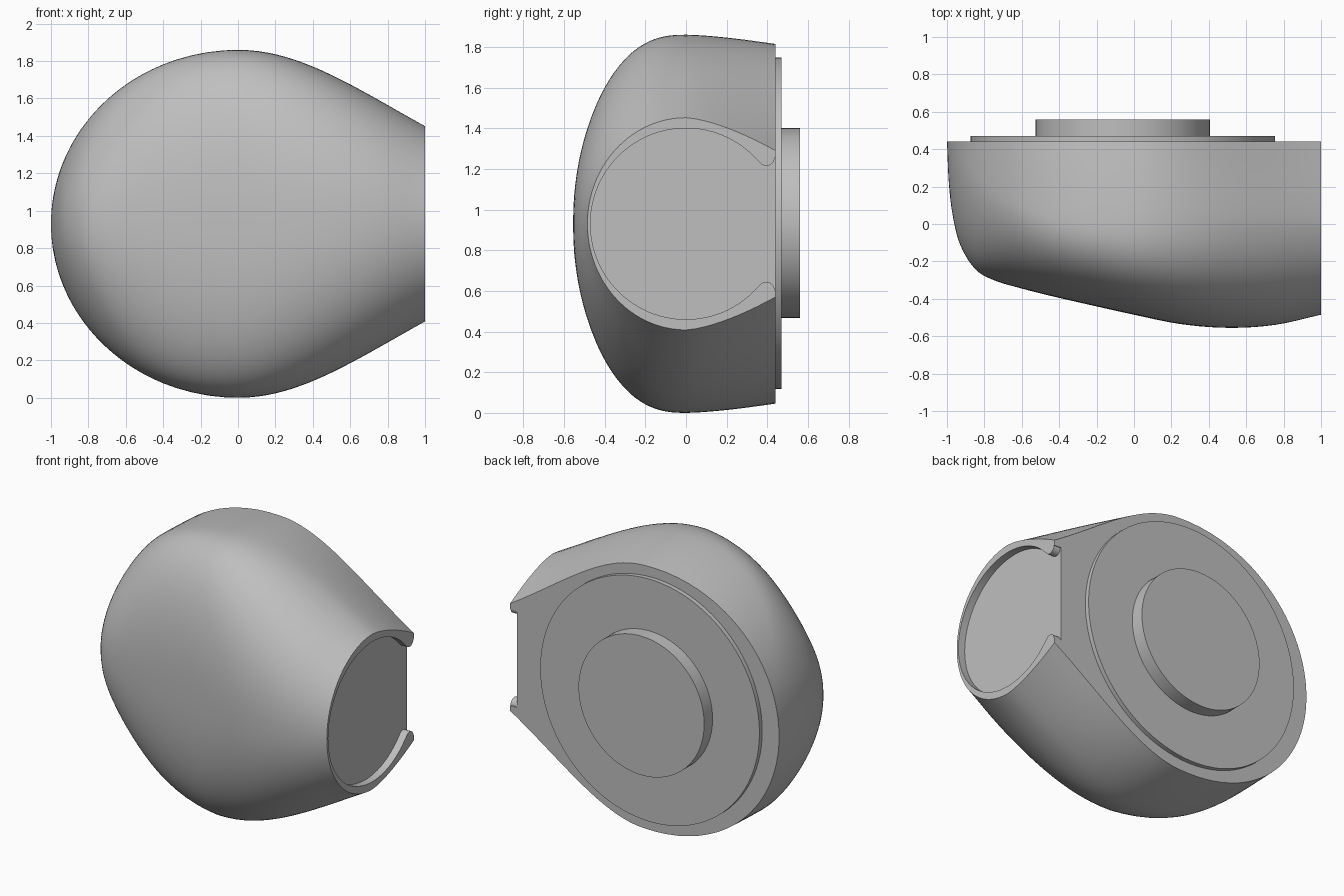
import bpy, bmesh, math
from mathutils import Vector

if "Cube" in bpy.data.objects:
    bpy.data.objects.remove(bpy.data.objects["Cube"], do_unlink=True)

MID, BACK = 0.93, 0.44
GREY = (0.52, 0.52, 0.52, 1)
grey = bpy.data.materials.new("plain grey")
grey.use_nodes = True
grey.diffuse_color = GREY
grey.node_tree.nodes["Principled BSDF"].inputs["Base Color"].default_value = GREY


def make_object(name, bm):
    bmesh.ops.recalc_face_normals(bm, faces=bm.faces)
    mesh = bpy.data.meshes.new(name)
    bm.to_mesh(mesh)
    bm.free()
    mesh.materials.append(grey)
    ob = bpy.data.objects.new(name, mesh)
    bpy.context.collection.objects.link(ob)
    return ob


def activate(ob):
    bpy.ops.object.select_all(action='DESELECT')
    ob.select_set(True)
    bpy.context.view_layer.objects.active = ob


def smooth(ob):
    activate(ob)
    bpy.ops.object.shade_smooth_by_angle(angle=math.radians(32))


def spline(points, steps):
    """Smooth curve through the points."""
    p = [Vector(q) for q in points]
    p = [2 * p[0] - p[1]] + p + [2 * p[-1] - p[-2]]
    out = []
    for a, b, c, d in zip(p, p[1:], p[2:], p[3:]):
        for i in range(steps):
            t = i / steps
            out.append(b + (c - a) * t / 2 + (2 * a - 5 * b + 4 * c - d) * t**2 / 2
                       + (3 * b - a - 3 * c + d) * t**3 / 2)
    return out + [p[-2]]


def section(x, front):
    """Outline of the body across x, from upper back round the front to lower back."""
    if x < 0:
        height = MID * math.sqrt(max(0, 1 - x * x))
        peak, ratio = BACK * abs(x)**3, 0.95 - 0.05 * x
    else:
        height = MID - 0.6 * x * x / (1 + 0.47 * x * x)
        peak, ratio = 0, 0.95 - 0.26 * x**1.7
    power = 2 / (2.5 - 0.5 * abs(x))
    half = []
    for i in range(10):
        s = 1 - i / 10
        half.append((peak + s * (BACK - peak), height * (1 - (1 - ratio) * s**1.5)))
    for i in range(33):
        a = math.pi / 2 * i / 32
        half.append((peak - (peak - front) * max(0, math.sin(a))**power,
                     height * max(0, math.cos(a))**power))
    half[-1] = (front, 0)
    full = half + [(y, -z) for y, z in reversed(half[:-1])]
    return [(x, y, MID + z) for y, z in full]


# Body: sections lofted along the front depth curve
depth = [(-1, BACK), (-0.99, 0.22), (-0.97, 0.05), (-0.93, -0.11), (-0.85, -0.24),
         (-0.75, -0.3), (-0.6, -0.345), (-0.4, -0.395), (0, -0.485), (0.25, -0.535),
         (0.5, -0.555), (0.75, -0.54), (1, -0.485)]
bm = bmesh.new()
rings = [[bm.verts.new(co) for co in section(max(-1, p.x), p.y)] for p in spline(depth, 5)]
for r, s in zip(rings, rings[1:]):
    for i in range(len(r)):
        j = (i + 1) % len(r)
        bm.faces.new((r[i], r[j], s[j], s[i]))
bm.faces.new(rings[-1])
bmesh.ops.remove_doubles(bm, verts=bm.verts, dist=0.0002)
body = make_object("body", bm)

# Side recess: round pocket, open at the back between two rounded lips
LIP, RADIUS = 0.04, 0.47
lip_y, lip_z = 0.395, 0.325
start = math.atan2(lip_z, lip_y)
upper = [(0.6, lip_z)]
for i in range(13):
    a = 2 * math.pi + (start - math.pi) * i / 12
    upper.append((lip_y + LIP * math.cos(a), lip_z + LIP * math.sin(a)))
for i in range(1, 41):
    a = start + (math.pi - start) * i / 40
    upper.append((RADIUS * math.cos(a), RADIUS * math.sin(a)))
outline = upper + [(y, -z) for y, z in reversed(upper[:-1])]
bm = bmesh.new()
face = bm.faces.new([bm.verts.new((0.95, y, MID + z)) for y, z in outline])
grown = bmesh.ops.extrude_face_region(bm, geom=[face])["geom"]
bmesh.ops.translate(bm, vec=(0.2, 0, 0),
                    verts=[v for v in grown if isinstance(v, bmesh.types.BMVert)])
cutter = make_object("recess_cutter", bm)
cutter.hide_render = True
cut = body.modifiers.new("recess", 'BOOLEAN')
cut.operation, cut.solver, cut.object = 'DIFFERENCE', 'EXACT', cutter
activate(body)
bpy.ops.object.modifier_apply(modifier=cut.name)
bpy.data.objects.remove(cutter, do_unlink=True)
smooth(body)

# Back discs
for name, radius, near, far in (("back_plate", 0.815, 0.42, 0.47),
                                ("back_hub", 0.467, 0.46, 0.56)):
    bpy.ops.mesh.primitive_cylinder_add(
        vertices=96, radius=radius, depth=far - near,
        location=(-0.06, (near + far) / 2, MID + 0.003), rotation=(math.pi / 2, 0, 0))
    disc = bpy.context.object
    disc.name = name
    disc.data.materials.append(grey)
    smooth(disc)
